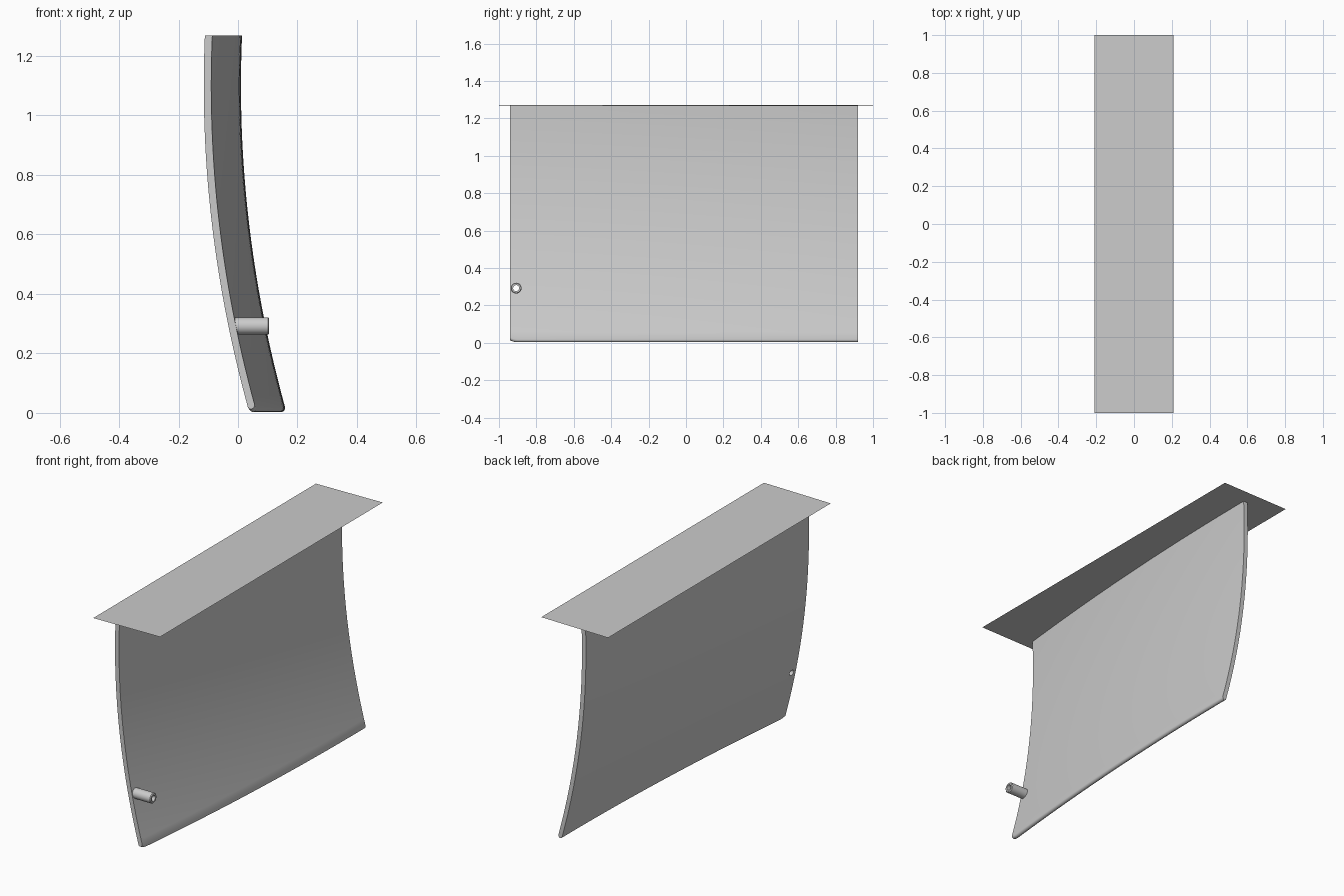
import bpy, bmesh, math
from mathutils import Matrix

if "Cube" in bpy.data.objects:
    bpy.data.objects.remove(bpy.data.objects["Cube"], do_unlink=True)

grey = bpy.data.materials.new("plain_grey")
grey.use_nodes = True
COLOUR = (0.6, 0.6, 0.6, 1)
grey.diffuse_color = COLOUR
grey.node_tree.nodes["Principled BSDF"].inputs["Base Color"].default_value = COLOUR


def make_object(name, bm, smooth=True):
    bmesh.ops.recalc_face_normals(bm, faces=bm.faces)
    mesh = bpy.data.meshes.new(name)
    bm.to_mesh(mesh)
    bm.free()
    mesh.materials.append(grey)
    obj = bpy.data.objects.new(name, mesh)
    bpy.context.collection.objects.link(obj)
    bpy.ops.object.select_all(action='DESELECT')
    obj.select_set(True)
    bpy.context.view_layer.objects.active = obj
    if smooth:
        bpy.ops.object.shade_smooth_by_angle(angle=math.radians(35))
    return obj


# Curved panel: a closed wall section swept from the front end to the back end
FRONT, BACK, TOP, THICK = -0.94, 0.92, 1.268, 0.025


def outer_x(y, z):
    """Face towards +x, bowed both along the length and over the height."""
    along = (BACK - y) / (BACK - FRONT)
    return 0.01 - 0.1 * along ** 2 + 0.148 * ((1.1 - z) / 1.08) ** 2


def wall_section(y):
    """Closed outline: up one face, down the other, round the bottom lip."""
    corner = max(0, (-0.9 - y) / 0.04)
    low = 0.018 + 0.01 * corner ** 2
    rows = 32
    heights = [low + (TOP - low) * i / rows for i in range(rows + 1)]
    pts = [(outer_x(y, z), y, z) for z in heights]
    pts += [(outer_x(y, z) - THICK, y, z) for z in reversed(heights)]
    middle = outer_x(y, low) - THICK / 2
    for i in range(1, 8):
        a = math.pi * i / 8
        pts.append((middle - math.cos(a) * THICK / 2, y, low - math.sin(a) * 0.015))
    return pts


bm = bmesh.new()
stations = [FRONT + 0.01 * i for i in range(4)]
stations += [-0.9 + (BACK + 0.9) * i / 36 for i in range(37)]
rings = [[bm.verts.new(p) for p in wall_section(y)] for y in stations]
for a, b in zip(rings, rings[1:]):
    for i in range(len(a)):
        j = (i + 1) % len(a)
        bm.faces.new((a[i], a[j], b[j], b[i]))
for ring in (rings[0], rings[-1]):
    bm.faces.new(ring)
panel = make_object("curved_panel", bm)

# Bore through the panel, in line with the tube
SIDES, BORE, OUTER = 32, 0.016, 0.029
TUBE_Y, TUBE_Z = -0.908, 0.292
bm = bmesh.new()
bmesh.ops.create_cone(bm, cap_ends=True, segments=SIDES, radius1=BORE, radius2=BORE, depth=0.4,
                      matrix=Matrix.Translation((0, TUBE_Y, TUBE_Z)) @ Matrix.Rotation(math.pi / 2, 4, 'Y'))
cutter = make_object("bore_cutter", bm, False)
cutter.hide_render = True
bore = panel.modifiers.new("bore", 'BOOLEAN')
bore.operation = 'DIFFERENCE'
bore.solver = 'EXACT'
bore.object = cutter
bpy.context.view_layer.objects.active = panel
bpy.ops.object.modifier_move_to_index(modifier="bore", index=0)
bpy.ops.object.modifier_apply(modifier="bore")
bpy.data.objects.remove(cutter, do_unlink=True)

# Side tube: hollow profile turned about the x direction
profile = [(-0.022, BORE), (-0.022, OUTER), (0.101, OUTER), (0.105, OUTER - 0.004), (0.105, BORE)]
bm = bmesh.new()
turned = []
for s in range(SIDES):
    a = math.tau * s / SIDES
    turned.append([bm.verts.new((x, TUBE_Y + r * math.cos(a), TUBE_Z + r * math.sin(a))) for x, r in profile])
for s in range(SIDES):
    a, b = turned[s], turned[(s + 1) % SIDES]
    for i in range(len(profile)):
        j = (i + 1) % len(profile)
        bm.faces.new((a[i], a[j], b[j], b[i]))
make_object("side_tube", bm)

# Flat top sheet, tilted very slightly across its width
bm = bmesh.new()
bmesh.ops.create_grid(bm, x_segments=1, y_segments=1, size=1)
for v in bm.verts:
    v.co.x *= 0.21
    v.co.z = 1.27 + 0.012 * v.co.x
if next(iter(bm.faces)).normal.z < 0:
    bmesh.ops.reverse_faces(bm, faces=bm.faces)
make_object("top_sheet", bm, False)
